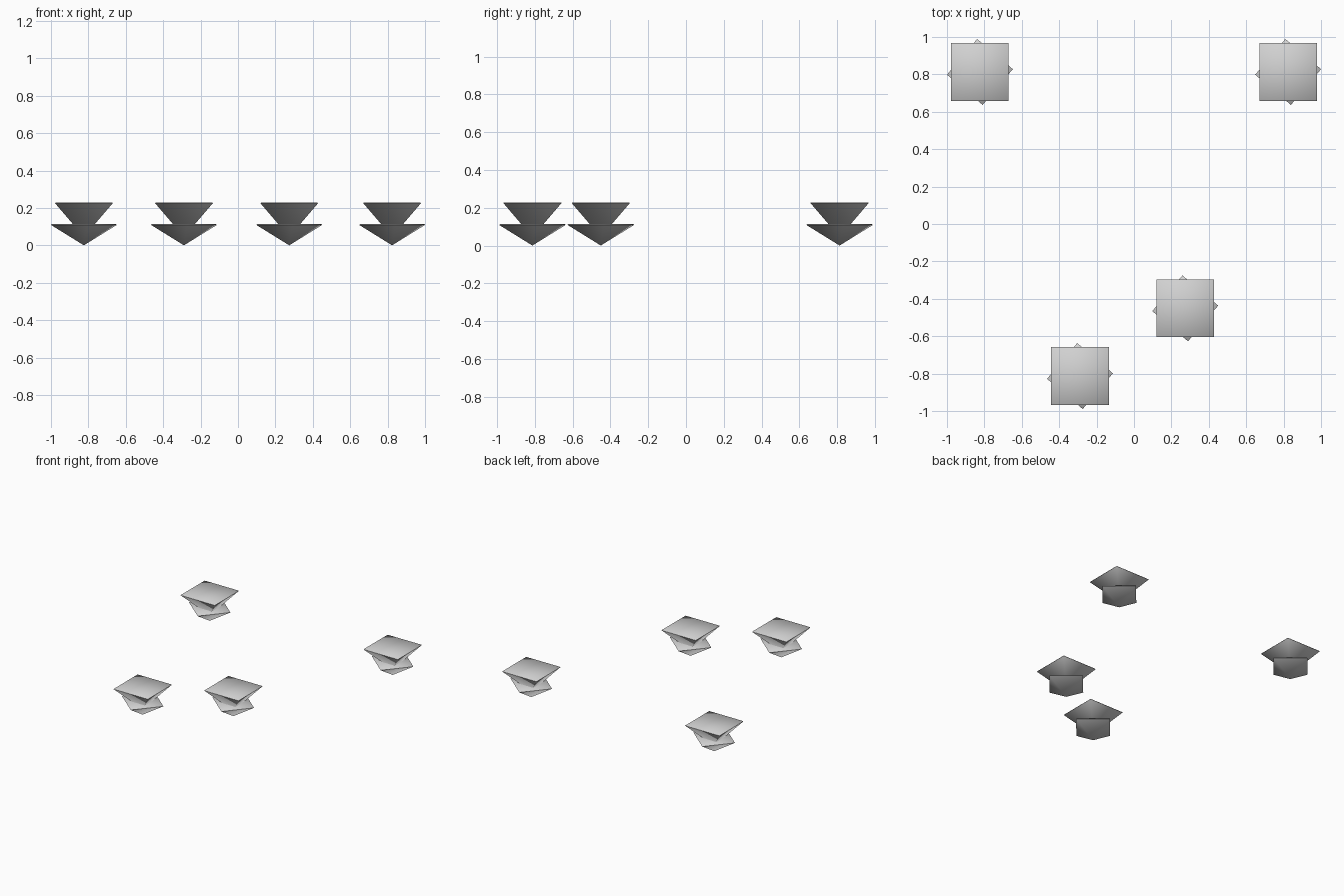
import bpy, bmesh, math

cube = bpy.data.objects.get("Cube")
if cube:
    bpy.data.objects.remove(cube)

# Single plain grey material
grey = bpy.data.materials.new("plain_grey")
grey.use_nodes = True
colour = (0.64, 0.64, 0.64, 1)
grey.diffuse_color = colour
grey.node_tree.nodes["Principled BSDF"].inputs["Base Color"].default_value = colour

LIP = 0.004  # tiny chamfer that softens the top rim


def ring(bm, radius, z, turn):
    """Four corner vertices of a square."""
    angles = [math.radians(turn + 90 * i) for i in range(4)]
    return [bm.verts.new((radius * math.cos(a), radius * math.sin(a), z)) for a in angles]


def inverted_pyramid(name, centre, radius, top, apex, turn):
    """Closed four-sided pyramid, tip down, with smooth sides and a crisp rim."""
    bm = bmesh.new()
    cap = ring(bm, radius - LIP, top, turn)
    rim = ring(bm, radius, top - LIP, turn)
    tip = bm.verts.new((0, 0, apex))
    bm.faces.new(cap)
    for i in range(4):
        j = (i + 1) % 4
        bm.faces.new((cap[j], cap[i], rim[i], rim[j]))
        bm.faces.new((rim[j], rim[i], tip))
        bm.edges.get((rim[i], rim[j])).smooth = False
    bmesh.ops.recalc_face_normals(bm, faces=bm.faces)
    for face in bm.faces:
        face.smooth = True
    mesh = bpy.data.meshes.new(name)
    bm.to_mesh(mesh)
    bm.free()
    mesh.materials.append(grey)
    obj = bpy.data.objects.new(name, mesh)
    obj.location = (centre[0], centre[1], 0)
    bpy.context.collection.objects.link(obj)


# Four identical stacks, each a wide pyramid set into a smaller turned one
stacks = {
    "back_right": (-0.824, 0.813),
    "back_left": (0.824, 0.813),
    "front_left": (0.274, -0.451),
    "front_right": (-0.289, -0.813),
}
for place, centre in stacks.items():
    inverted_pyramid(place + "_lower_pyramid", centre, 0.1767, 0.113, 0.0, 4.8)
    inverted_pyramid(place + "_upper_pyramid", centre, 0.218, 0.229, 0.045, 45)
